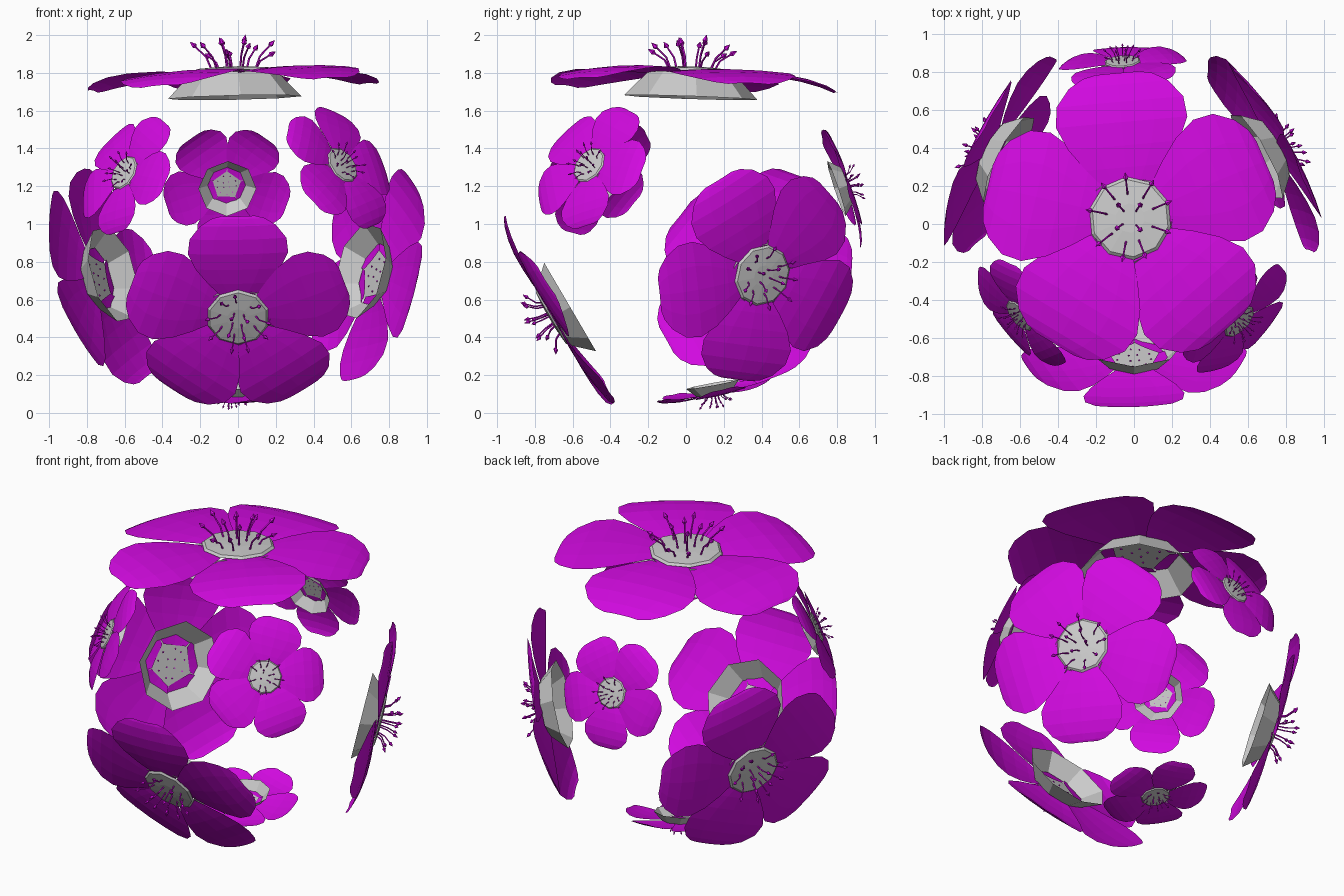
import bpy, bmesh, math, random
from mathutils import Vector, Matrix

if "Cube" in bpy.data.objects:
    bpy.data.objects.remove(bpy.data.objects["Cube"])

random.seed(4)
SPHERE = Vector((0, 0, 0.92))
purple = bpy.data.materials.new("petal_purple")
purple.diffuse_color = (0.64, 0.003, 0.74, 1)
purple.use_nodes = True
purple.node_tree.nodes["Principled BSDF"].inputs["Base Color"].default_value = purple.diffuse_color


def finish(name, bm, frame, mat=None):
    me = bpy.data.meshes.new(name)
    bm.to_mesh(me)
    bm.free()
    ob = bpy.data.objects.new(name, me)
    bpy.context.collection.objects.link(ob)
    ob.matrix_world = frame
    if mat:
        me.materials.append(mat)


def lathe(bm, profile, sides, cap=False):
    rings = [[bm.verts.new((r * math.cos(2 * math.pi * i / sides),
                            r * math.sin(2 * math.pi * i / sides), z)) for i in range(sides)]
             for r, z in profile]
    for a, b in zip(rings, rings[1:]):
        for i in range(sides):
            j = (i + 1) % sides
            bm.faces.new((a[i], a[j], b[j], b[i]))
    if cap:
        bm.faces.new(rings[-1])


def rod(bm, a, b, r1, r2, sides=5):
    d = b - a
    m = Matrix.Translation((a + b) / 2) @ d.to_track_quat('Z', 'Y').to_matrix().to_4x4()
    bmesh.ops.create_cone(bm, cap_ends=True, segments=sides, radius1=r1, radius2=r2,
                          depth=d.length, matrix=m)


# petal rows: distance from centre, half width, height
PETAL = [(0.19, 0.13, 0.0), (0.35, 0.27, 0.015), (0.5, 0.38, 0.02), (0.66, 0.45, 0.016),
         (0.8, 0.435, -0.005), (0.92, 0.34, -0.04), (0.98, 0.24, -0.07), (1.0, 0.15, -0.085)]
COLS = (-1, -0.5, 0, 0.5, 1)


def petals(bm):
    for k in range(5):
        rot = Matrix.Rotation(2 * math.pi * k / 5, 3, 'Z')
        tilt, twist = random.uniform(-0.025, 0.02), random.uniform(0.02, 0.05)
        rows = []
        for r, w, z in PETAL:
            rows.append([bm.verts.new(rot @ Vector((
                r, w * s, z + tilt * (r - 0.19) + twist * w * s - 0.05 * w * s * s)))
                for s in COLS])
        for a, b in zip(rows, rows[1:]):
            for i in range(len(COLS) - 1):
                bm.faces.new((a[i], b[i], b[i + 1], a[i + 1]))


def stamens(bm):
    up = Vector((0, 0, 1))
    for k in range(13):
        outer = k < 9
        ang = 2 * math.pi * (k / 9 if outer else k / 4 + 0.1) + random.uniform(-0.15, 0.15)
        d = Vector((math.cos(ang), math.sin(ang), 0))
        base = 0.15 if outer else 0.06
        h = random.uniform(0.08, 0.16) if outer else random.uniform(0.16, 0.19)
        lean = 0.12 if outer else 0.05
        pts = [d * base - up * 0.03, d * (base + lean * 0.35) + up * h * 0.5,
               d * (base + lean) + up * h]
        rod(bm, pts[0], pts[1], 0.008, 0.007)
        rod(bm, pts[1], pts[2], 0.007, 0.006)
        tip = (pts[2] - pts[1]).normalized()
        rod(bm, pts[2] - tip * 0.012, pts[2] + tip * 0.005, 0.006, 0.02)
        rod(bm, pts[2] + tip * 0.005, pts[2] + tip * 0.045, 0.02, 0.002)


def flower(name, centre, size, petal_dir):
    c = Vector(centre)
    n = (c - SPHERE).normalized()
    x = Vector(petal_dir)
    x = (x - n * x.dot(n)).normalized()
    y = n.cross(x)
    rot = Matrix((x, y, n)).transposed().to_4x4()
    frame = Matrix.Translation(c) @ rot @ Matrix.Scale(size, 4)
    # five drooping petals
    bm = bmesh.new()
    petals(bm)
    finish(name + "_petals", bm, frame, purple)
    # open flared cup behind the petals
    bm = bmesh.new()
    lathe(bm, [(0.46, -0.17), (0.3, 0.0)], 8)
    finish(name + "_cup", bm, frame)
    # shallow domed centre disc
    bm = bmesh.new()
    lathe(bm, [(0.0001, 0.012), (0.25, 0.012), (0.285, 0.012), (0.265, 0.03), (0.1, 0.042)], 10, True)
    bmesh.ops.remove_doubles(bm, verts=bm.verts, dist=0.001)
    finish(name + "_disc", bm, frame)
    # stalks with pointed heads
    bm = bmesh.new()
    stamens(bm)
    bmesh.ops.translate(bm, verts=bm.verts, vec=(0, 0, 0.035))
    finish(name + "_stamens", bm, frame, purple)


flower("top_flower", (-0.02, 0.03, 1.80), 0.77, (-0.09, 1, 0))
flower("front_flower", (0, -0.70, 0.51), 0.59, (0, 0, 1))
flower("right_flower", (0.73, 0.40, 0.73), 0.58, (0, -0.6, 1))
flower("left_flower", (-0.745, 0.38, 0.71), 0.585, (0, 0.35, 1))
flower("front_left_flower", (-0.60, -0.48, 1.27), 0.34, (0.26, -0.33, 1))
flower("front_right_flower", (0.55, -0.51, 1.31), 0.36, (0.22, 0.24, 1))
flower("back_flower", (-0.06, 0.85, 1.205), 0.335, (0, 0, -1))
flower("bottom_flower", (-0.04, 0.15, 0.10), 0.31, (-1, -1, 0))
